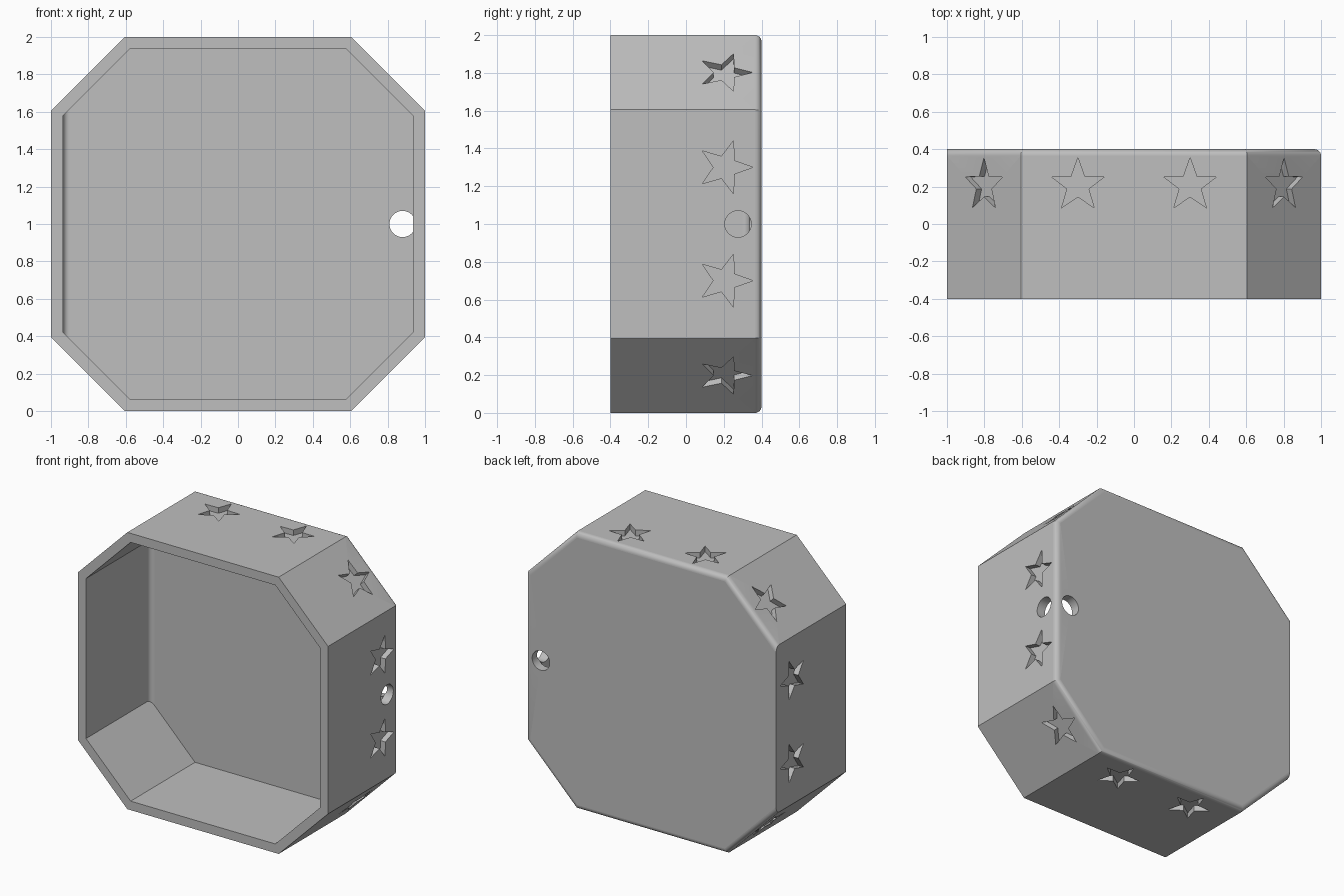
import bpy, bmesh, math
from mathutils import Matrix, Vector

cube = bpy.data.objects.get("Cube")
if cube:
    bpy.data.objects.remove(cube, do_unlink=True)

WALL, BACK, DEPTH = 0.065, 0.4, 0.04
CENTRE = Vector((0, 0, 1))

mat = bpy.data.materials.new("plain grey")
mat.use_nodes = True
grey = (0.52, 0.52, 0.52, 1)
mat.diffuse_color = grey
mat.node_tree.nodes["Principled BSDF"].inputs["Base Color"].default_value = grey


def make_object(name, bm):
    bmesh.ops.recalc_face_normals(bm, faces=bm.faces)
    mesh = bpy.data.meshes.new(name)
    bm.to_mesh(mesh)
    bm.free()
    obj = bpy.data.objects.new(name, mesh)
    bpy.context.collection.objects.link(obj)
    mesh.materials.append(mat)
    return obj


def prism(bm, points, offset):
    """Extrude a flat outline along offset."""
    face = bm.faces.new([bm.verts.new(p) for p in points])
    ext = bmesh.ops.extrude_face_region(bm, geom=[face])
    new = [v for v in ext["geom"] if isinstance(v, bmesh.types.BMVert)]
    bmesh.ops.translate(bm, verts=new, vec=offset)


def octagon_block(name, inset, front, back, radius, rounded):
    """Octagonal block whose chosen back edges are rounded."""
    a = 1 - inset
    b = 0.605 - inset * math.tan(math.pi / 8)
    outline = [(b, a), (a, b), (a, -b), (b, -a), (-b, -a), (-a, -b), (-a, b), (-b, a)]
    bm = bmesh.new()
    prism(bm, [(x, front, z + 1) for x, z in outline], (0, back - front, 0))
    edges = [e for e in bm.edges
             if all(abs(v.co.y - back) < 1e-4 for v in e.verts)
             and rounded(sum(v.co.x for v in e.verts) / 2)]
    bmesh.ops.bevel(bm, geom=edges, offset=radius, offset_type='OFFSET',
                    segments=8, profile=0.5, affect='EDGES')
    return make_object(name, bm)


def cut(target, cutter):
    mod = target.modifiers.new("cut", 'BOOLEAN')
    mod.operation, mod.solver, mod.object = 'DIFFERENCE', 'EXACT', cutter
    bpy.context.view_layer.objects.active = target
    bpy.ops.object.modifier_apply(modifier=mod.name)
    bpy.data.objects.remove(cutter, do_unlink=True)


# Hollow octagonal box, open at the front
box = octagon_block("octagon_box", 0, -BACK, BACK, 0.035, lambda x: x > -0.95)
cut(box, octagon_block("cavity", WALL, -BACK - 0.2, BACK - WALL, 0.035,
                       lambda x: x < -0.9))

# Star recesses around the rim: two per straight side, one per slanted side
star_cutters = bmesh.new()
for i in range(8):
    angle = i * math.pi / 4
    normal = Vector((math.cos(angle), 0, math.sin(angle)))
    along = Vector((-math.sin(angle), 0, math.cos(angle)))
    straight = i % 2 == 0
    reach = 1 if straight else 1.605 / math.sqrt(2)
    for shift in ((-0.3, 0.3) if straight else (0,)):
        middle = CENTRE + normal * (reach - DEPTH) + along * shift + Vector((0, 0.206, 0))
        points = []
        for k in range(10):
            r = 0.06 if k % 2 else 0.148
            t = k * math.pi / 5
            points.append(middle + Vector((0, r * math.cos(t), 0)) + along * r * math.sin(t))
        prism(star_cutters, points, normal * (DEPTH + 0.03))
cut(box, make_object("star_cutters", star_cutters))

# Pair of round holes that meet at the corner: one in the side, one in the back
for axis, middle in (('Y', (1.03, 0.275, 1)), ('X', (0.88, 0.425, 1))):
    bm = bmesh.new()
    bmesh.ops.create_cone(bm, cap_ends=True, segments=48, radius1=0.07, radius2=0.07,
                          depth=0.3, matrix=Matrix.Translation(middle)
                          @ Matrix.Rotation(math.pi / 2, 4, axis))
    cut(box, make_object("hole_cutter", bm))

# Smooth rounded edges and holes, flat large faces
bpy.ops.object.select_all(action='DESELECT')
box.select_set(True)
bpy.context.view_layer.objects.active = box
bpy.ops.object.shade_smooth_by_angle(angle=math.radians(30))
for poly in box.data.polygons:
    if poly.area > 0.05:
        poly.use_smooth = False
